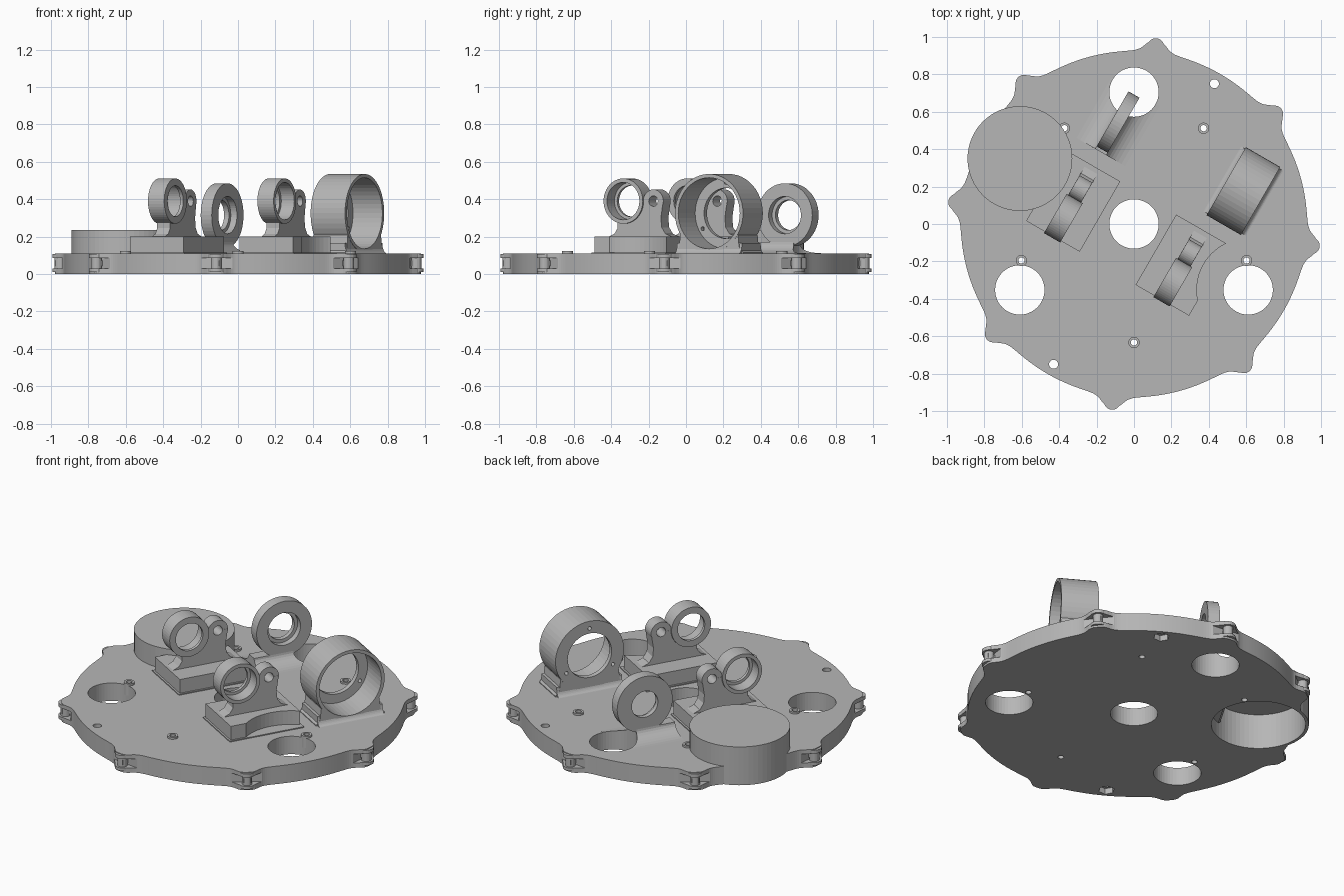
import bpy, bmesh
from math import sin, cos, pi, radians
from mathutils import Matrix

default = bpy.data.objects.get("Cube")
if default:
    bpy.data.objects.remove(default, do_unlink=True)

grey = bpy.data.materials.new("plain grey")
grey.use_nodes = True
grey.diffuse_color = (0.47, 0.47, 0.47, 1)
grey.node_tree.nodes["Principled BSDF"].inputs["Base Color"].default_value = grey.diffuse_color

TOP = 0.11          # upper face of the plate
BLOCK_TOP = 0.2
AXIS = radians(60)  # heading shared by all the mounts


def circle(r, cx=0, cy=0, n=48):
    return [(cx + r * cos(2 * pi * i / n), cy + r * sin(2 * pi * i / n)) for i in range(n)]


def rect(hx, hy):
    return [(-hx, -hy), (hx, -hy), (hx, hy), (-hx, hy)]


def prism(name, pts, lo, hi, place=Matrix(), upright=False):
    """Extrude an outline along z, or along y when upright."""
    bm = bmesh.new()
    ends = [[bm.verts.new((a, d, b) if upright else (a, b, d)) for a, b in pts] for d in (lo, hi)]
    for ring in ends:
        bm.faces.new(ring)
    n = len(pts)
    for i in range(n):
        j = (i + 1) % n
        bm.faces.new((ends[0][i], ends[0][j], ends[1][j], ends[1][i]))
    bmesh.ops.recalc_face_normals(bm, faces=bm.faces)
    mesh = bpy.data.meshes.new(name)
    bm.to_mesh(mesh)
    bm.free()
    mesh.transform(place)
    mesh.materials.append(grey)
    ob = bpy.data.objects.new(name, mesh)
    bpy.context.collection.objects.link(ob)
    return ob


def combine(ob, tool, operation):
    mod = ob.modifiers.new("combine", 'BOOLEAN')
    mod.object, mod.operation, mod.solver = tool, operation, 'EXACT'
    bpy.context.view_layer.objects.active = ob
    bpy.ops.object.modifier_apply(modifier=mod.name)
    bpy.data.objects.remove(tool, do_unlink=True)


def cut(ob, *args, **kw):
    combine(ob, prism("cutter", *args, **kw), 'DIFFERENCE')


def add(ob, *args, **kw):
    combine(ob, prism("addition", *args, **kw), 'UNION')


def frame(x, y, turn=AXIS):
    return Matrix.Translation((x, y, 0)) @ Matrix.Rotation(turn, 4, 'Z')


def polar(r, degrees):
    return r * cos(radians(degrees)), r * sin(radians(degrees))


# Plate outline: a disc with eight flared lugs
LUGS = [-7 + 45 * k for k in range(8)]
outline = []
for i in range(480):
    deg = i * 0.75
    off = min(abs((deg - lug + 180) % 360 - 180) for lug in LUGS)
    s = radians(off) * 0.95
    outline.append(polar(0.925 + 0.058 / (1 + (s / 0.065) ** 4), deg))
plate = prism("base_plate", outline, 0, TOP)

# Raised drum, closed on top and hollow underneath
drum = (-0.61, 0.35)
add(plate, circle(0.28, *drum, n=64), 0, 0.235)
cut(plate, circle(0.262, *drum, n=64), -0.1, 0.215)

# Large openings
cut(plate, circle(0.132), -0.1, 0.3)
OPENINGS = [polar(0.705, a) for a in (90, 210, 330)]
for x, y in OPENINGS:
    cut(plate, circle(0.132, x, y), -0.1, 0.2)

# Bolt holes with hexagonal pockets underneath
for x, y in ((0.43, 0.75), (-0.43, -0.75)):
    cut(plate, circle(0.024, x, y, 24), -0.1, 0.2)
    cut(plate, circle(0.045, x, y, 6), -0.1, 0.035)

# Five small collars
for k in range(5):
    x, y = polar(0.633, -90 + 72 * k)
    add(plate, circle(0.03, x, y, 24), 0.05, TOP + 0.012)
    cut(plate, circle(0.017, x, y, 16), -0.1, 0.2)

# Lug pockets, pivot pins and rounded tips
for deg in LUGS:
    turn = frame(0, 0, radians(deg))
    pocket = [(0.935, -0.085), (1.1, -0.085), (1.1, 0.085), (0.935, 0.085)]
    cut(plate, pocket, 0.03, 0.085, turn)
    prism("lug_pin", circle(0.028, 0.96, 0, 20), 0.02, 0.1, turn)
    prism("lug_upper_tip", circle(0.046, 0.954, 0, 24), 0.085, 0.106, turn)
    prism("lug_lower_tip", circle(0.046, 0.954, 0, 24), 0.012, 0.03, turn)
    prism("lug_hinge_bar", rect(0.03, 0.02), 0.042, 0.072, turn @ Matrix.Translation((0.95, 0, 0)))


# Lens holder: block, neck with pierced ear, and stepped ring
def lens_holder(side, x, y, step_side):
    place = frame(x, y)
    block = prism(side + "_block", rect(0.217, 0.165), 0.09, BLOCK_TOP, place)
    prism(side + "_block_skirt", rect(0.228, 0.176), 0.1, TOP + 0.006, place)
    neck = [(-0.2, 0.19), (-0.2, 0.2), (-0.165, 0.215), (-0.145, 0.245), (-0.145, 0.3),
            (-0.1, 0.39), (0.136, 0.39), (0.122, 0.3), (0.127, 0.25), (0.15, 0.215),
            (0.19, 0.2), (0.19, 0.19)]
    body = prism(side + "_holder", neck, -0.04, 0.04, place, True)
    add(body, circle(0.062, 0.075, 0.39, 32), -0.0395, 0.0395, place, True)
    add(body, circle(0.121, -0.105, 0.39), -0.05, 0.05, place, True)
    cut(body, circle(0.083, -0.105, 0.39), -0.2, 0.2, place, True)
    lo, hi = sorted((step_side * -0.03, step_side * 0.2))
    cut(body, circle(0.1, -0.105, 0.39), lo, hi, place, True)
    cut(body, circle(0.028, 0.075, 0.39, 24), -0.2, 0.2, place, True)
    return block


front_block = lens_holder("front", 0.26, -0.22, -1)
cut(front_block, circle(0.275, *OPENINGS[2], n=64), -0.1, 0.5)
lens_holder("middle", -0.325, 0.122, 1)


# Foot with a concave flare on both long sides
def flared_foot(name, x, y, half_length, outer, inner, height):
    arc = [(inner + (outer - inner) * (1 - sin(t)), TOP + height * (1 - cos(t)))
           for t in (pi / 2 * k / 8 for k in range(9))]
    side = [(outer, 0.1)] + arc[::-1] if arc[0][0] > arc[-1][0] else [(outer, 0.1)] + arc
    side = sorted(set(side), key=lambda p: p[1])
    pts = side + [(-a, b) for a, b in reversed(side)]
    return prism(name, pts, -half_length, half_length, frame(x, y, AXIS + pi / 2), True)


# Rear ring mount, its foot clipped by the rear opening
rear = (-0.085, 0.545)
rear_foot = flared_foot("rear_foot", *rear, 0.185, 0.15, 0.034, 0.06)
cut(rear_foot, circle(0.132, *OPENINGS[0]), -0.1, 0.5)
place = frame(*rear)
rear_ring = prism("rear_ring", circle(0.17, 0, 0.315), -0.034, 0.034, place, True)
cut(rear_ring, circle(0.08, 0, 0.315), -0.2, 0.2, place, True)
cut(rear_ring, circle(0.1, 0, 0.315), -0.2, 0.004, place, True)

# Large barrel with a pierced back flange
barrel_at = (0.585, 0.176)
place = frame(*barrel_at)
foot = [(-0.21, 0.1), (-0.21, 0.115), (-0.185, 0.145), (-0.178, 0.21),
        (0.178, 0.21), (0.185, 0.145), (0.21, 0.115), (0.21, 0.1)]
barrel = prism("barrel", circle(0.21, 0, 0.325), -0.106, 0.106, place, True)
add(barrel, foot, -0.105, 0.105, place, True)
cut(barrel, circle(0.19, 0, 0.325), -0.3, 0.075, place, True)
cut(barrel, circle(0.135, 0, 0.325), -0.3, 0.3, place, True)
for a in (90, 210, 330):
    x, z = polar(0.165, a)
    cut(barrel, circle(0.011, x, 0.325 + z, 12), 0, 0.3, place, True)
barrel_foot = flared_foot("barrel_foot", *barrel_at, 0.2, 0.13, 0.1, 0.055)
cut(barrel_foot, circle(0.19, 0, 0.325), -0.3, 0.075, place, True)
